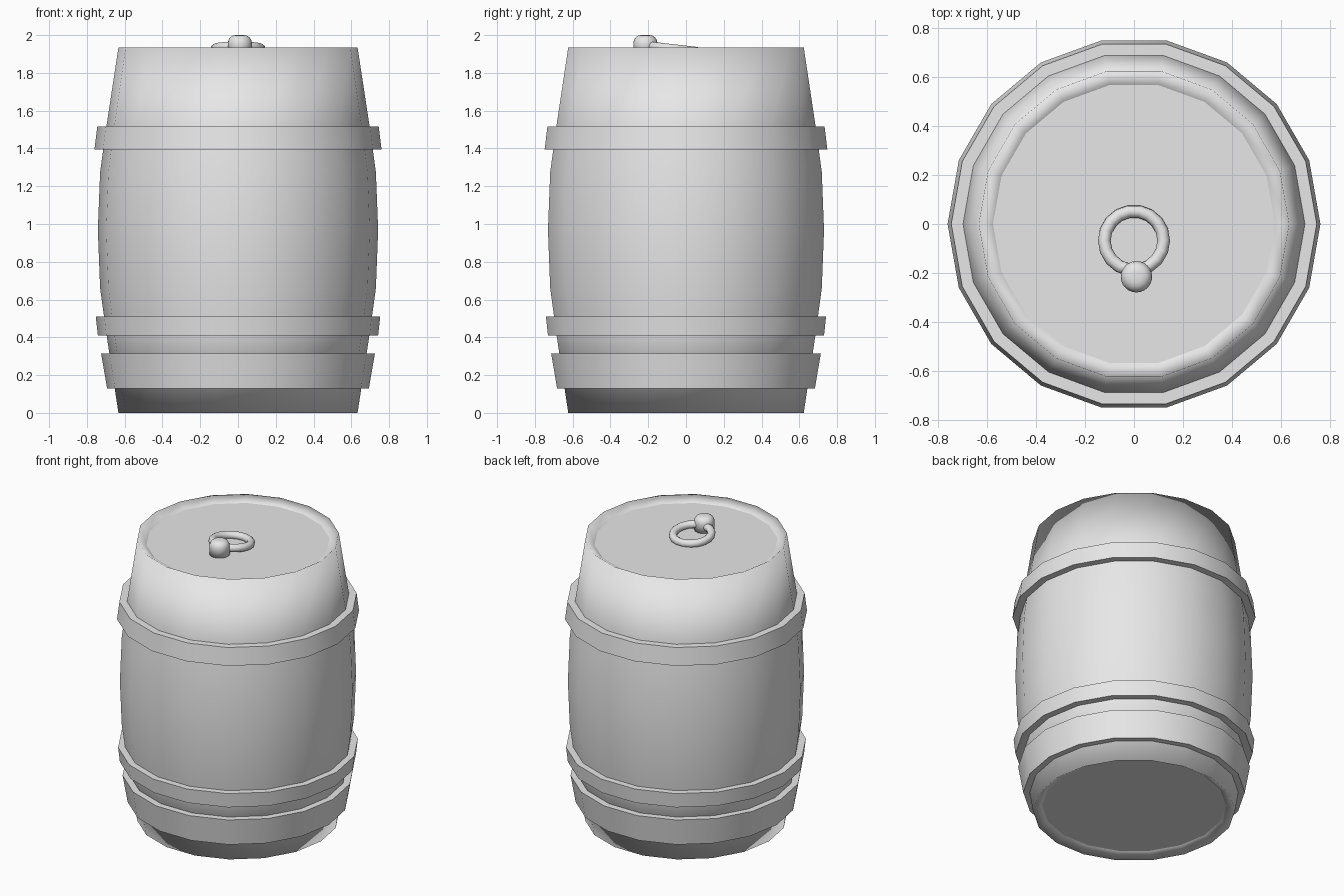
import bpy, bmesh, math
from mathutils import Matrix

if "Cube" in bpy.data.objects:
    bpy.data.objects.remove(bpy.data.objects["Cube"])

SIDES = 18
grey = bpy.data.materials.new("plain grey")
grey.diffuse_color = (0.8, 0.8, 0.8, 1)
grey.use_nodes = True
grey.node_tree.nodes["Principled BSDF"].inputs["Base Color"].default_value = grey.diffuse_color


def lathe(name, profile, sides, closed=False, caps=(), sharp_rings=None, centre=(0, 0)):
    """Revolve (radius, z) points about z. Rings listed in sharp_rings get hard edges."""
    bm = bmesh.new()
    rings = []
    for r, z in profile:
        rings.append([bm.verts.new((centre[0] + r * math.cos(2 * math.pi * i / sides),
                                    centre[1] + r * math.sin(2 * math.pi * i / sides), z))
                      for i in range(sides)])
    n = len(rings)
    for k in range(n if closed else n - 1):
        a, b = rings[k], rings[(k + 1) % n]
        for i in range(sides):
            j = (i + 1) % sides
            bm.faces.new((a[i], a[j], b[j], b[i]))
    for k in caps:
        bm.faces.new(rings[k])
    bmesh.ops.recalc_face_normals(bm, faces=bm.faces)
    for f in bm.faces:
        f.smooth = True
    for k in (sharp_rings or []):
        for i in range(sides):
            e = bm.edges.get((rings[k][i], rings[k][(i + 1) % sides]))
            e.smooth = False
    me = bpy.data.meshes.new(name)
    bm.to_mesh(me)
    bm.free()
    me.materials.append(grey)
    ob = bpy.data.objects.new(name, me)
    bpy.context.collection.objects.link(ob)
    return ob


# Barrel body: bulged wall, soft rims, recessed flat ends
H = 1.935
half = [(0.575, 0.035), (0.633, 0.0), (0.697, 0.42), (0.73, 0.66)]
body = half + [(0.742, H / 2)] + [(r, H - z) for r, z in reversed(half)]
last = len(body) - 1
lathe("barrel_body", body, SIDES, caps=(0, last), sharp_rings=(0, last))

# Metal hoops: bottom z, bottom radius, top z, top radius
for name, z0, r0, z1, r1 in (("lower_hoop", 0.13, 0.693, 0.315, 0.725),
                             ("middle_hoop", 0.41, 0.742, 0.51, 0.753),
                             ("upper_hoop", 1.395, 0.76, 1.515, 0.745)):
    t = 0.055
    lathe(name, [(r0, z0), (r1, z1), (r1 - t, z1), (r0 - t, z0)], SIDES,
          closed=True, sharp_rings=range(4))

# Round-topped peg holding the ring
dome = [(0.022 + 0.042 * math.cos(a), 1.958 + 0.042 * math.sin(a))
        for a in (math.radians(d) for d in (0, 22.5, 45, 67.5, 90))]
lathe("peg", [(0.064, 1.895)] + dome, 24, caps=(0, 5), centre=(0.01, -0.215))

# Pull ring, tilted so its far side rests on the lid
tube = [(0.121 + 0.026 * math.cos(2 * math.pi * i / 10),
         0.026 * math.sin(2 * math.pi * i / 10)) for i in range(10)]
ring = lathe("pull_ring", tube, 18, closed=True)
ring.data.transform(Matrix.Translation((0, -0.068, 1.927)) @ Matrix.Rotation(math.radians(-6.5), 4, 'X'))
